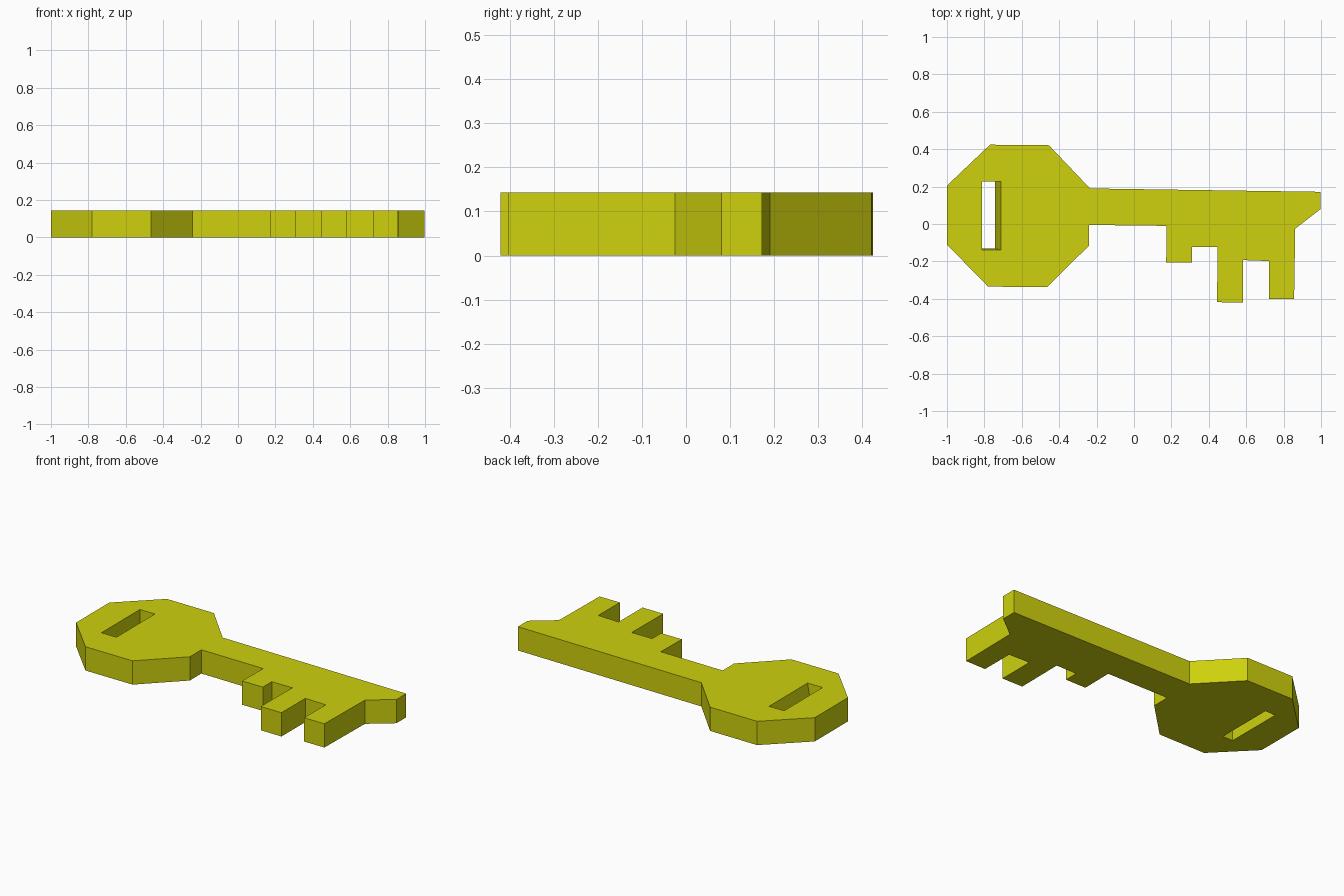
import bpy, bmesh

if "Cube" in bpy.data.objects:
    bpy.data.objects.remove(bpy.data.objects["Cube"])

H = 0.143  # plate thickness

# Outline: octagonal bow, blade, tip and teeth
outline = [(-1, 0.205), (-1, -0.11), (-0.78, -0.335), (-0.465, -0.337),
           (-0.24, -0.115), (-0.24, -0.005), (0.175, -0.01), (0.172, -0.207),
           (0.31, -0.207), (0.31, -0.122), (0.447, -0.122), (0.444, -0.418),
           (0.583, -0.42), (0.583, -0.193), (0.722, -0.198), (0.722, -0.402),
           (0.856, -0.402), (0.862, -0.025), (0.998, 0.08), (0.998, 0.172),
           (-0.235, 0.19), (-0.455, 0.421), (-0.77, 0.424)]


def slot(right, low):
    return [(-0.812, low), (right, low), (right, 0.228), (-0.812, 0.228)]


bm = bmesh.new()


def ring(points, z):
    vs = [bm.verts.new((x, y, z)) for x, y in points]
    es = [bm.edges.new((vs[i], vs[(i + 1) % len(vs)])) for i in range(len(vs))]
    return vs, es


def walls(a, b):
    for i in range(len(a)):
        j = (i + 1) % len(a)
        bm.faces.new((a[i], a[j], b[j], b[i]))


# Lower and upper rings; the slot has one slanted wall
out_lo, e1 = ring(outline, 0)
out_hi, e2 = ring(outline, H)
slot_lo, e3 = ring(slot(-0.743, -0.132), 0)
slot_hi, e4 = ring(slot(-0.712, -0.138), H)

# Flat caps with the slot left open
bmesh.ops.triangle_fill(bm, use_beauty=True, edges=e1 + e3, normal=(0, 0, -1))
bmesh.ops.triangle_fill(bm, use_beauty=True, edges=e2 + e4, normal=(0, 0, 1))

# Side walls
walls(out_lo, out_hi)
walls(slot_lo, slot_hi)
bmesh.ops.recalc_face_normals(bm, faces=bm.faces[:])

mesh = bpy.data.meshes.new("key")
bm.to_mesh(mesh)
bm.free()
key = bpy.data.objects.new("key", mesh)
bpy.context.collection.objects.link(key)

mat = bpy.data.materials.new("yellow")
mat.diffuse_color = (0.62, 0.64, 0.004, 1)
mat.use_nodes = True
mat.node_tree.nodes["Principled BSDF"].inputs["Base Color"].default_value = mat.diffuse_color
mesh.materials.append(mat)
